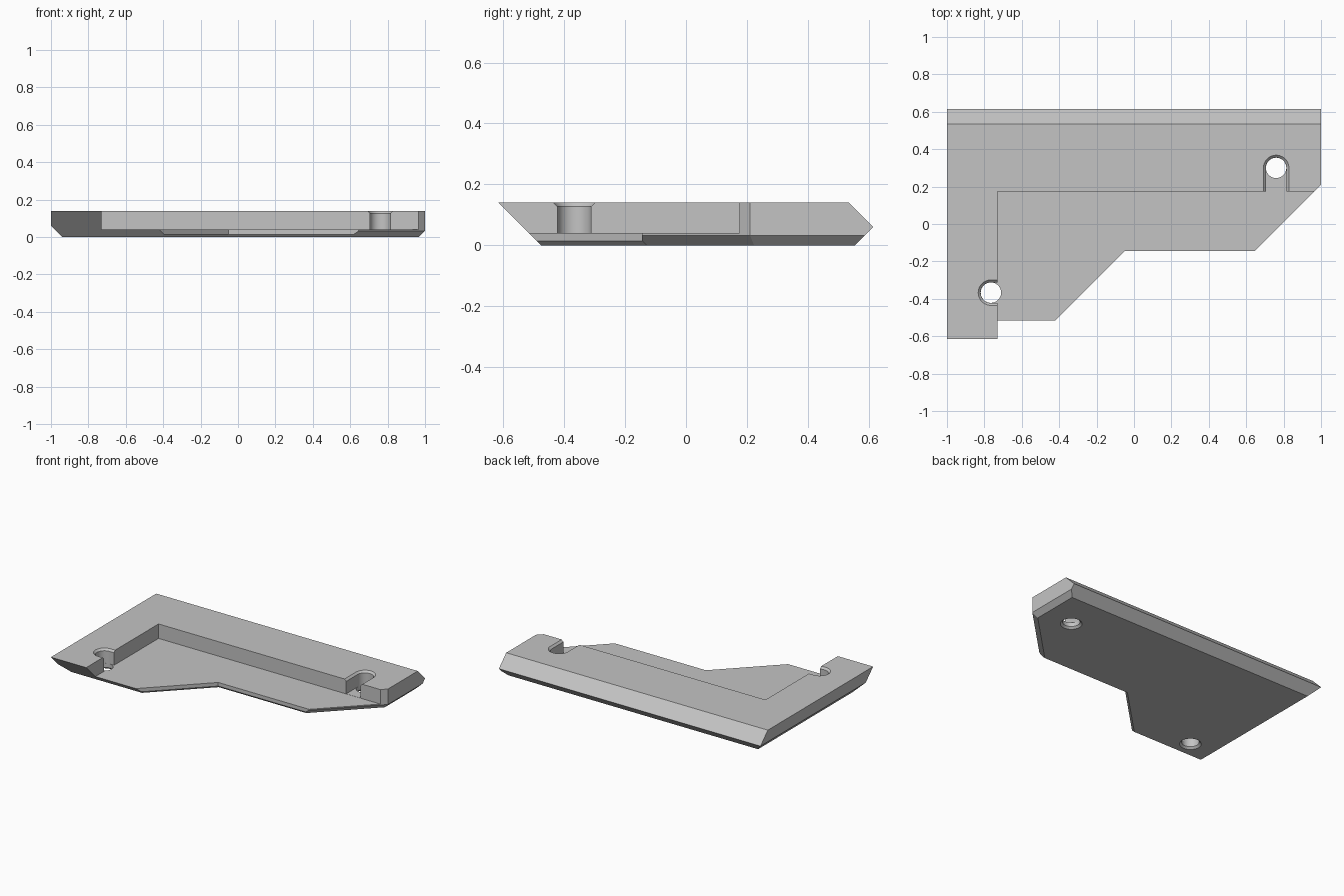
import bpy, bmesh, math
from mathutils import Vector

cube = bpy.data.objects.get("Cube")
if cube:
    bpy.data.objects.remove(cube, do_unlink=True)

grey = bpy.data.materials.new("plain_grey")
grey.use_nodes = True
colour = (0.55, 0.55, 0.55, 1)
grey.diffuse_color = colour
grey.node_tree.nodes["Principled BSDF"].inputs["Base Color"].default_value = colour

HEIGHT, FLOOR = 0.14, 0.04
RADIUS = 0.055


def add_object(name, bm):
    bmesh.ops.recalc_face_normals(bm, faces=bm.faces[:])
    mesh = bpy.data.meshes.new(name)
    bm.to_mesh(mesh)
    bm.free()
    mesh.materials.append(grey)
    obj = bpy.data.objects.new(name, mesh)
    bpy.context.collection.objects.link(obj)
    return obj


def loft(name, layers):
    """Closed solid through (height, outline) layers."""
    bm = bmesh.new()
    rings = [[bm.verts.new((x, y, z)) for x, y in outline] for z, outline in layers]
    n = len(rings[0])
    for low, high in zip(rings, rings[1:]):
        for i in range(n):
            j = (i + 1) % n
            bm.faces.new((low[i], low[j], high[j], high[i]))
    bm.faces.new(rings[0][::-1])
    bm.faces.new(rings[-1])
    return add_object(name, bm)


def rectangle(x0, y0, x1, y1):
    return [(x0, y0), (x1, y0), (x1, y1), (x0, y1)]


def circle(centre, r, n=48):
    return [(centre[0] + r * math.cos(2 * math.pi * i / n),
             centre[1] + r * math.sin(2 * math.pi * i / n)) for i in range(n)]


def slot(centre, r, angle, length=0.3, n=24):
    """Half circle behind the centre, open-ended along the angle."""
    c, s = math.cos(angle), math.sin(angle)
    local = [(r * math.cos(a), r * math.sin(a))
             for a in (math.pi / 2 + math.pi * i / n for i in range(n + 1))]
    local += [(length, -r), (length, r)]
    return [(centre[0] + x * c - y * s, centre[1] + x * s + y * c) for x, y in local]


def cut(target, cutter):
    cutter.hide_render = True
    mod = target.modifiers.new(cutter.name, "BOOLEAN")
    mod.operation = "DIFFERENCE"
    mod.solver = "EXACT"
    mod.object = cutter
    bpy.context.view_layer.objects.active = target
    bpy.ops.object.modifier_apply(modifier=mod.name)
    bpy.data.objects.remove(cutter, do_unlink=True)


# Block with sloped sides, trimmed by planes (point, outward normal)
bracket = loft("bracket_plate", [(z, rectangle(-1, -0.615, 1, 0.615)) for z in (0, HEIGHT)])
planes = [
    ((0.645, -0.145, 0), (1, -1, 0)),          # right diagonal
    ((0, -0.615, HEIGHT), (0, -1, -1)),        # front slope
    ((0, 0.615, 0.06), (0, 1, 1)),             # back upper slope
    ((0, 0.615, 0.06), (0, 1, -1)),            # back lower slope
    ((-1, 0, 0.06), (-1, 0, -1)),              # left lower slope
    ((1, 0, 0.033), (1, 0, -1)),               # right lower slope
    ((0.645, -0.145, 0.033), (1, -1, -1.41)),  # diagonal lower slope
]
bm = bmesh.new()
bm.from_mesh(bracket.data)
for point, normal in planes:
    geom = bm.verts[:] + bm.edges[:] + bm.faces[:]
    result = bmesh.ops.bisect_plane(bm, geom=geom, plane_co=point,
                                    plane_no=Vector(normal).normalized(), clear_outer=True)
    edges = [e for e in result["geom_cut"] if isinstance(e, bmesh.types.BMEdge)]
    bmesh.ops.edgeloop_fill(bm, edges=edges)
bmesh.ops.recalc_face_normals(bm, faces=bm.faces[:])
bm.to_mesh(bracket.data)
bm.free()


# Front notch with a chamfered lower edge
def notch(c):
    return [(-0.05 - 0.41 * c, -0.145 + c), (-1.405 - 1.41 * c, -1.5),
            (1.5, -1.5), (1.5, -0.145 + c)]


cut(bracket, loft("notch_cutter", [(-0.015, notch(0.03)), (0.015, notch(0)), (0.3, notch(0))]))

# Recess that leaves an L-shaped raised rim
cut(bracket, loft("recess_cutter", [(z, rectangle(-0.73, -1, 1.5, 0.175)) for z in (FLOOR, 0.3)]))

# Screw holes with slots opening into the recess
for centre, angle in (((0.76, 0.30), -math.pi / 2), ((-0.765, -0.367), 0)):
    cut(bracket, loft("slot_cutter", [
        (FLOOR + 0.001, slot(centre, RADIUS, angle)),
        (HEIGHT - 0.013, slot(centre, RADIUS, angle)),
        (HEIGHT + 0.013, slot(centre, RADIUS + 0.026, angle))]))
    cut(bracket, loft("hole_cutter", [
        (-0.013, circle(centre, RADIUS + 0.026)),
        (0.013, circle(centre, RADIUS - 0.0005)),
        (0.09, circle(centre, RADIUS - 0.0005))]))

# Smooth hole walls, sharp edges elsewhere
bpy.ops.object.select_all(action="DESELECT")
bracket.select_set(True)
bpy.context.view_layer.objects.active = bracket
bpy.ops.object.shade_smooth_by_angle(angle=math.radians(25))
